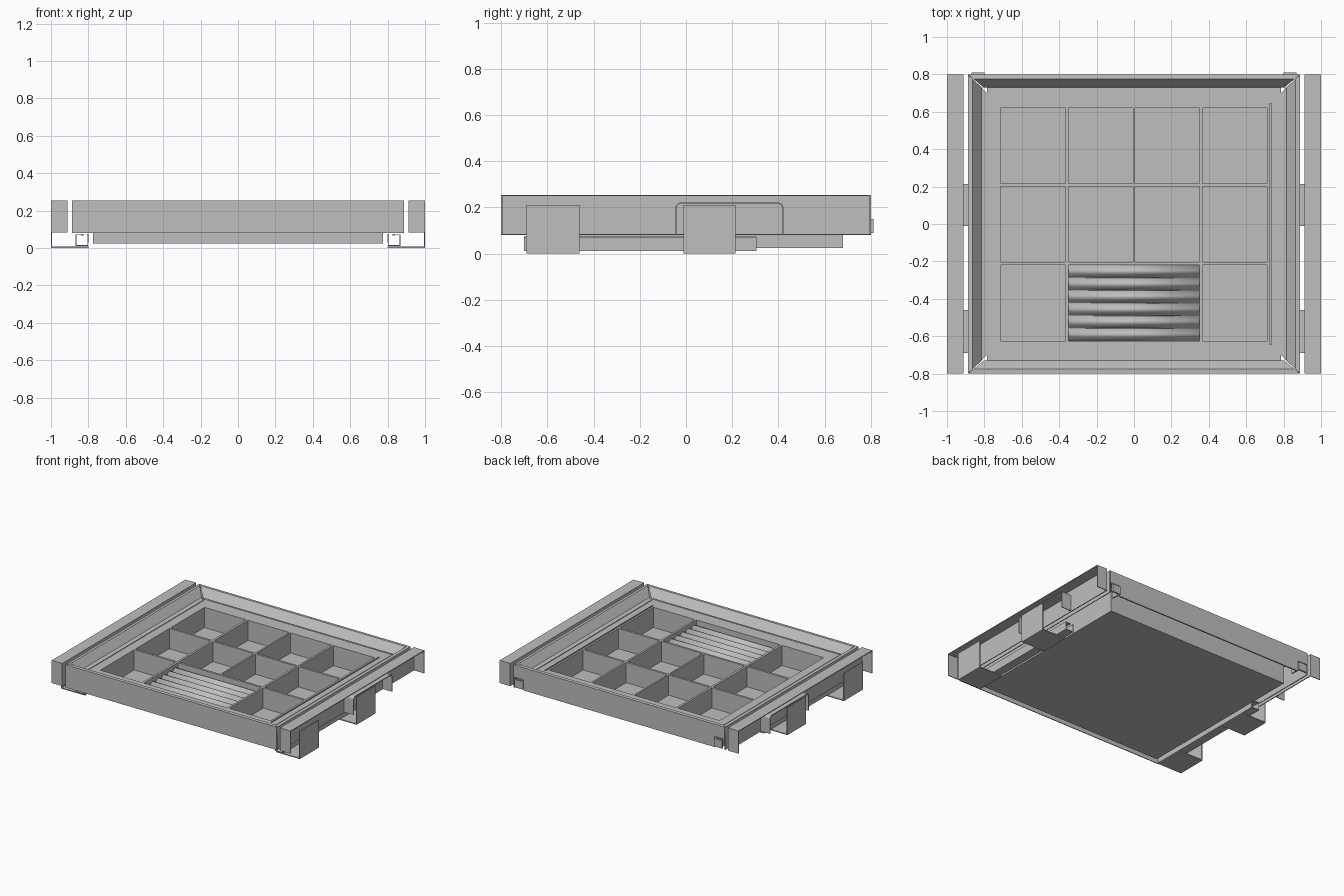
import bpy, bmesh, math
from mathutils import Matrix, Vector

cube = bpy.data.objects.get("Cube")
if cube:
    bpy.data.objects.remove(cube, do_unlink=True)

grey = bpy.data.materials.new("warm_grey_plastic")
grey.use_nodes = True
COLOR = (0.52, 0.52, 0.52, 1)
grey.diffuse_color = COLOR
grey.node_tree.nodes["Principled BSDF"].inputs["Base Color"].default_value = COLOR


def finish(name, bm):
    bmesh.ops.recalc_face_normals(bm, faces=bm.faces)
    mesh = bpy.data.meshes.new(name)
    bm.to_mesh(mesh)
    bm.free()
    mesh.materials.append(grey)
    obj = bpy.data.objects.new(name, mesh)
    bpy.context.scene.collection.objects.link(obj)
    return obj


def boxes(name, *bounds):
    """One object from boxes given as (x0, x1, y0, y1, z0, z1)."""
    bm = bmesh.new()
    for x0, x1, y0, y1, z0, z1 in bounds:
        m = Matrix.Translation(((x0 + x1) / 2, (y0 + y1) / 2, (z0 + z1) / 2))
        m = m @ Matrix.Diagonal((abs(x1 - x0), abs(y1 - y0), abs(z1 - z0), 1))
        bmesh.ops.create_cube(bm, size=1, matrix=m)
    return finish(name, bm)


def sheet(name, path, ends, place, thickness=0.006):
    """Bent sheet: path of (across, z), swept between the two ends(across)."""
    bm = bmesh.new()
    rows = []
    for a, z in path:
        rows.append([bm.verts.new(place(a, s, z)) for s in ends(a)])
    for r, q in zip(rows, rows[1:]):
        bm.faces.new((r[0], r[1], q[1], q[0]))
    obj = finish(name, bm)
    mod = obj.modifiers.new("thickness", "SOLIDIFY")
    mod.thickness = thickness
    mod.offset = 0
    return obj


# Tray: floor, border, flange and dividers
TOP, FLOOR = 0.19, 0.025
boxes("tray_floor", (-0.775, 0.775, -0.68, 0.68, FLOOR, 0.037))
boxes("tray_border",
      (-0.775, -0.715, -0.68, 0.68, FLOOR, TOP),
      (0.71, 0.725, -0.645, 0.645, FLOOR, TOP),
      (0.725, 0.735, -0.645, 0.645, FLOOR, 0.165),
      (0.735, 0.775, -0.645, 0.645, FLOOR, TOP),
      (-0.715, 0.71, -0.68, -0.625, FLOOR, TOP),
      (-0.715, 0.71, 0.62, 0.68, FLOOR, TOP),
      (0.71, 0.775, -0.68, -0.645, FLOOR, TOP),
      (0.71, 0.775, 0.645, 0.68, FLOOR, TOP))
boxes("tray_flange",
      (-0.78, 0.78, 0.68, 0.73, 0.18, TOP),
      (-0.78, 0.78, -0.73, -0.68, 0.18, TOP),
      (-0.785, -0.775, -0.73, 0.73, 0.18, TOP),
      (0.775, 0.785, -0.73, 0.73, 0.18, TOP))
boxes("cross_dividers", *[(-0.715, 0.71, y - 0.008, y + 0.008, FLOOR, TOP)
                          for y in (-0.212, 0.208)])
boxes("long_dividers",
      (-0.367, -0.35, -0.625, 0.62, FLOOR, TOP),
      (0.35, 0.365, -0.625, 0.62, FLOOR, TOP),
      (-0.006, 0.006, -0.212, 0.62, FLOOR, TOP))

# Ribbed insert: row of half-round ridges
RIBS, STEPS = 6, 12
pitch = 0.405 / RIBS
ridge_path = []
for i in range(RIBS):
    for k in range(STEPS + (i == RIBS - 1)):
        t = k / STEPS
        ridge_path.append((-0.625 + (i + t) * pitch,
                           0.13 + 0.033 * math.sin(math.pi * t)))
ribs = sheet("ribbed_insert", ridge_path, lambda a: (-0.35, 0.35),
             lambda a, s, z: (s, a, z), 0.004)
bpy.ops.object.select_all(action="DESELECT")
ribs.select_set(True)
bpy.context.view_layer.objects.active = ribs
bpy.ops.object.shade_smooth_by_angle(angle=math.radians(40))

# Surrounding frame: mitred bent sheets with a sloping inner lip
front_path = [(0.797, 0.08), (0.797, 0.252), (0.777, 0.252), (0.732, 0.193)]
back_path = [(0.797, 0.16)] + front_path[1:]
side_path = [(0.884, 0.08), (0.884, 0.252), (0.864, 0.252),
             (0.818, 0.195), (0.783, 0.192)]


def bar_ends(a):
    h = 0.884 - (0.797 - a) * 1.25
    return -h, h


def side_ends(a):
    h = 0.797 - (0.884 - a) * 1.0
    return -h, h


sheet("frame_front", front_path, bar_ends, lambda a, s, z: (s, -a, z))
sheet("frame_back", back_path, bar_ends, lambda a, s, z: (s, a, z))
boxes("frame_back_panel", (-0.8, 0.8, 0.79, 0.8, 0.08, 0.252))

bracket_spans = [(-0.69, -0.46), (-0.01, 0.215)]
for side, m in (("left", 1), ("right", -1)):
    sheet("frame_" + side, side_path, side_ends, lambda a, s, z: (m * a, s, z))
    boxes("back_hook_" + side,
          (m * 0.8, m * 0.87, 0.797, 0.81, 0.09, 0.15),
          (m * 0.8, m * 0.81, 0.73, 0.8, 0.09, 0.15))

    # Outer rail: channel open outward and downward, capped at both ends
    boxes("outer_rail_" + side,
          (m * 0.912, m * 1.0, -0.8, 0.8, 0.249, 0.255),
          (m * 0.912, m * 0.918, -0.8, 0.8, 0.083, 0.255),
          (m * 0.912, m * 1.0, -0.8, -0.794, 0.083, 0.255),
          (m * 0.912, m * 1.0, 0.794, 0.8, 0.083, 0.255))

    # Arched insert inside the rail
    r, lo, hi, top = 0.018, -0.042, 0.418, 0.218
    arch = [(lo, 0.088)]
    for cy, start in ((lo + r, math.pi), (hi - r, math.pi / 2)):
        for k in range(5):
            ang = start - k * math.pi / 8
            arch.append((cy + r * math.cos(ang), top - r + r * math.sin(ang)))
    arch.append((hi, 0.088))
    sheet("rail_arch_" + side, arch, lambda a: (0.915, 0.998),
          lambda a, s, z: (m * s, a, z))

    # Angle brackets under the rail
    for label, (y0, y1) in zip(("front", "middle"), bracket_spans):
        boxes(label + "_bracket_" + side,
              (m * 0.994, m * 1.0, y0, y1, 0, 0.21),
              (m * 0.8, m * 1.0, y0, y1, 0, 0.007))

    # Slide track between brackets and tray
    track = [(0.825, 0.071), (0.866, 0.071), (0.866, 0.014),
             (0.803, 0.014), (0.803, 0.074)]
    sheet("slide_track_" + side, track, lambda a: (-0.70, 0.305),
          lambda a, s, z: (m * a, s, z))
